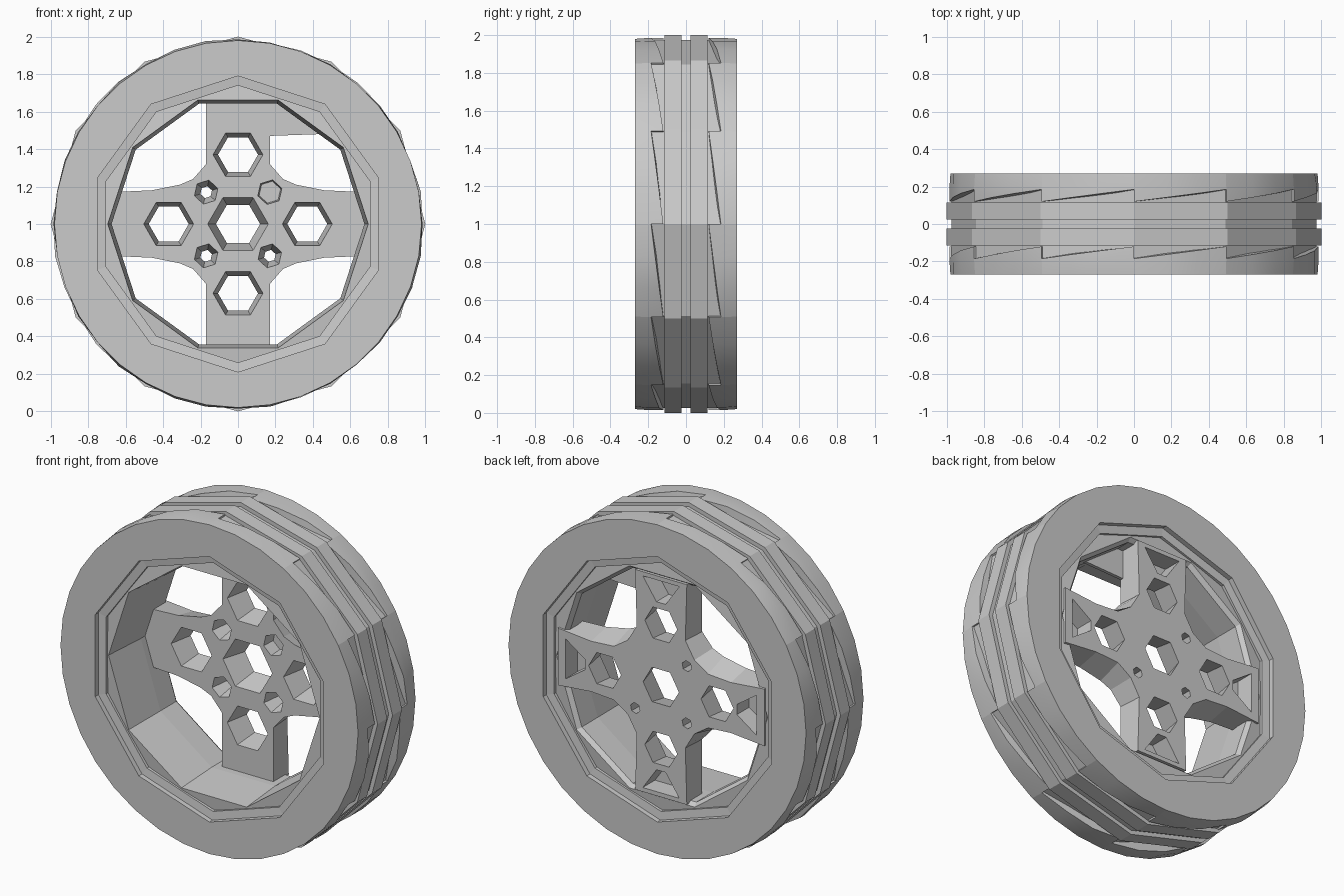
import bpy, bmesh, math, random
from math import cos, sin, pi, radians

random.seed(4)
if "Cube" in bpy.data.objects:
    bpy.data.objects.remove(bpy.data.objects["Cube"])

grey = bpy.data.materials.new("wheel_grey")
grey.use_nodes = True
grey.diffuse_color = (0.6, 0.6, 0.6, 1)
grey.node_tree.nodes["Principled BSDF"].inputs["Base Color"].default_value = (0.6, 0.6, 0.6, 1)


def polar(r, a, y):
    """Point at radius r and angle a around the axle."""
    return (r * cos(a), y, 1 + r * sin(a))


def finish(bm, name):
    bmesh.ops.recalc_face_normals(bm, faces=bm.faces)
    mesh = bpy.data.meshes.new(name)
    bm.to_mesh(mesh)
    bm.free()
    mesh.materials.append(grey)
    ob = bpy.data.objects.new(name, mesh)
    bpy.context.collection.objects.link(ob)
    return ob


def lathe(name, profile, sides, start=0.0):
    """Closed ring: (radius, y) profile turned around the axle."""
    bm = bmesh.new()
    rings = [[bm.verts.new(polar(r, start + 2 * pi * i / sides, y)) for r, y in profile]
             for i in range(sides)]
    n = len(profile)
    for i in range(sides):
        a, b = rings[i], rings[(i + 1) % sides]
        for j in range(n):
            k = (j + 1) % n
            bm.faces.new((a[j], a[k], b[k], b[j]))
    return finish(bm, name)


def prism(bm, front, back):
    """Solid between two matching loops of points."""
    a = [bm.verts.new(p) for p in front]
    b = [bm.verts.new(p) for p in back]
    n = len(a)
    bm.faces.new(a)
    bm.faces.new(b[::-1])
    for i in range(n):
        bm.faces.new((a[i], b[i], b[(i + 1) % n], a[(i + 1) % n]))


def gon(x, z, r, y, sides=6, start=0.0):
    return [(x + r * cos(start + 2 * pi * i / sides), y, 1 + z + r * sin(start + 2 * pi * i / sides))
            for i in range(sides)]


def cut(ob, cutter):
    """Subtract the cutter, bake the result and drop the cutter."""
    cutter.hide_render = True
    mod = ob.modifiers.new("cut", "BOOLEAN")
    mod.operation, mod.solver, mod.object = "DIFFERENCE", "EXACT", cutter
    bpy.context.view_layer.update()
    baked = bpy.data.meshes.new_from_object(ob.evaluated_get(bpy.context.evaluated_depsgraph_get()))
    ob.modifiers.clear()
    ob.data = baked
    bpy.data.objects.remove(cutter)


def smooth(ob, angle):
    bpy.ops.object.select_all(action="DESELECT")
    ob.select_set(True)
    bpy.context.view_layer.objects.active = ob
    bpy.ops.object.shade_smooth_by_angle(angle=radians(angle))


# Side walls: round disc slabs with a ten-sided opening
for side, label in ((-1, "front"), (1, "back")):
    bm = bmesh.new()
    prism(bm, gon(0, 0, 0.97, side * 0.27, 36), gon(0, 0, 0.93, side * 0.15, 36))
    wall = finish(bm, label + "_side_wall")
    bm = bmesh.new()
    prism(bm, gon(0, 0, 0.79, -0.5, 10, pi / 2), gon(0, 0, 0.79, 0.5, 10, pi / 2))
    cut(wall, finish(bm, "opening_cutter"))

# Tyre carcass and the two raised centre ribs, twelve-sided
lathe("tyre_core", [(0.82, -0.2), (0.975, -0.2), (0.975, 0.2), (0.82, 0.2)], 12)
for side, label in ((-1, "front"), (1, "back")):
    lathe(label + "_centre_rib", [(0.9, side * 0.025), (1.0, side * 0.025),
                                  (1.0, side * 0.115), (0.9, side * 0.115)], 12)

# Shoulder tread: twelve saw-tooth blocks on each side
for side, label in ((-1, "front"), (1, "back")):
    bm = bmesh.new()
    steps = 3
    for tooth in range(12):
        rows = []
        for s in range(steps + 1):
            t = s / steps
            a = 2 * pi * (tooth + t) / 12
            lag = 1 - t if side > 0 else t
            edge = 0.12 + 0.05 * lag
            top = 0.985 + (random.uniform(-0.008, 0.008) if 0 < s < steps else 0)
            rows.append([bm.verts.new(polar(r, a, side * y)) for r, y in
                         ((0.92, edge), (top, edge + 0.015 * lag), (top, 0.2),
                          (0.98, 0.27), (0.92, 0.27))])
        for a, b in zip(rows, rows[1:]):
            for j in range(5):
                k = (j + 1) % 5
                bm.faces.new((a[j], a[k], b[k], b[j]))
        bm.faces.new(rows[0])
        bm.faces.new(rows[-1][::-1])
    smooth(finish(bm, label + "_shoulder_tread"), 20)

# Bead ring and rim barrel, ten-sided and turned against each other
lathe("bead_ring", [(0.84, -0.245), (0.74, -0.235), (0.74, 0.235), (0.84, 0.245)], 10, pi / 2)
lathe("rim_barrel", [(0.8, -0.215), (0.695, -0.225), (0.675, 0.05),
                     (0.675, 0.2), (0.695, 0.225), (0.8, 0.215)], 10)

# Hub with four spokes: one quadrant outline mirrored around, slimmer at the back
FRONT, BACK = 0.09, 0.235


def cross(quadrant, y):
    loop = []
    for sx, sz in ((1, 1), (-1, 1), (-1, -1), (1, -1)):
        pts = [(sx * x, y, 1 + sz * z) for x, z in quadrant]
        loop += pts if sx * sz > 0 else pts[::-1]
    return loop


bm = bmesh.new()
prism(bm, cross([(0.68, 0.17), (0.46, 0.18), (0.31, 0.21), (0.24, 0.24), (0.17, 0.32), (0.17, 0.655)], FRONT),
      cross([(0.68, 0.17), (0.46, 0.15), (0.31, 0.16), (0.22, 0.22), (0.16, 0.32), (0.17, 0.655)], BACK))
hub = finish(bm, "hub_and_spokes")

# Holes: tapered hexagons, bolt holes and pockets behind the spokes
bm = bmesh.new()
prism(bm, gon(0, 0, 0.165, FRONT - 0.01), gon(0, 0, 0.115, BACK + 0.01))
for x, z in ((0.37, 0), (-0.37, 0), (0, 0.37), (0, -0.37)):
    prism(bm, gon(x, z, 0.135, FRONT - 0.01), gon(x, z, 0.105, BACK + 0.01))
for sx in (-1, 1):
    for sz in (-1, 1):
        blind = sx > 0 and sz > 0
        x, z = sx * 0.17, sz * 0.17
        prism(bm, gon(x, z, 0.068, FRONT - 0.01, 6, 0.3),
              gon(x, z, 0.06 if blind else 0.03, FRONT + 0.08 if blind else BACK + 0.01, 6, 0.3))
for k in range(4):
    a = k * pi / 2
    tri = [(0.5, 0.03), (0.63, 0.12), (0.63, -0.12), (0.5, -0.03)]
    turned = [(r * cos(a) - w * sin(a), 1 + r * sin(a) + w * cos(a)) for r, w in tri]
    prism(bm, [(x, FRONT + 0.03, z) for x, z in turned], [(x, BACK + 0.01, z) for x, z in turned])
cut(hub, finish(bm, "hub_cutter"))

# Gusset closing the top of one window
bm = bmesh.new()
gusset = [(0.16, 1.47), (0.44, 1.48), (0.44, 1.52), (0.22, 1.66), (0.16, 1.66)]
prism(bm, [(x, FRONT, z) for x, z in gusset], [(x, FRONT + 0.02, z) for x, z in gusset])
finish(bm, "window_gusset")
